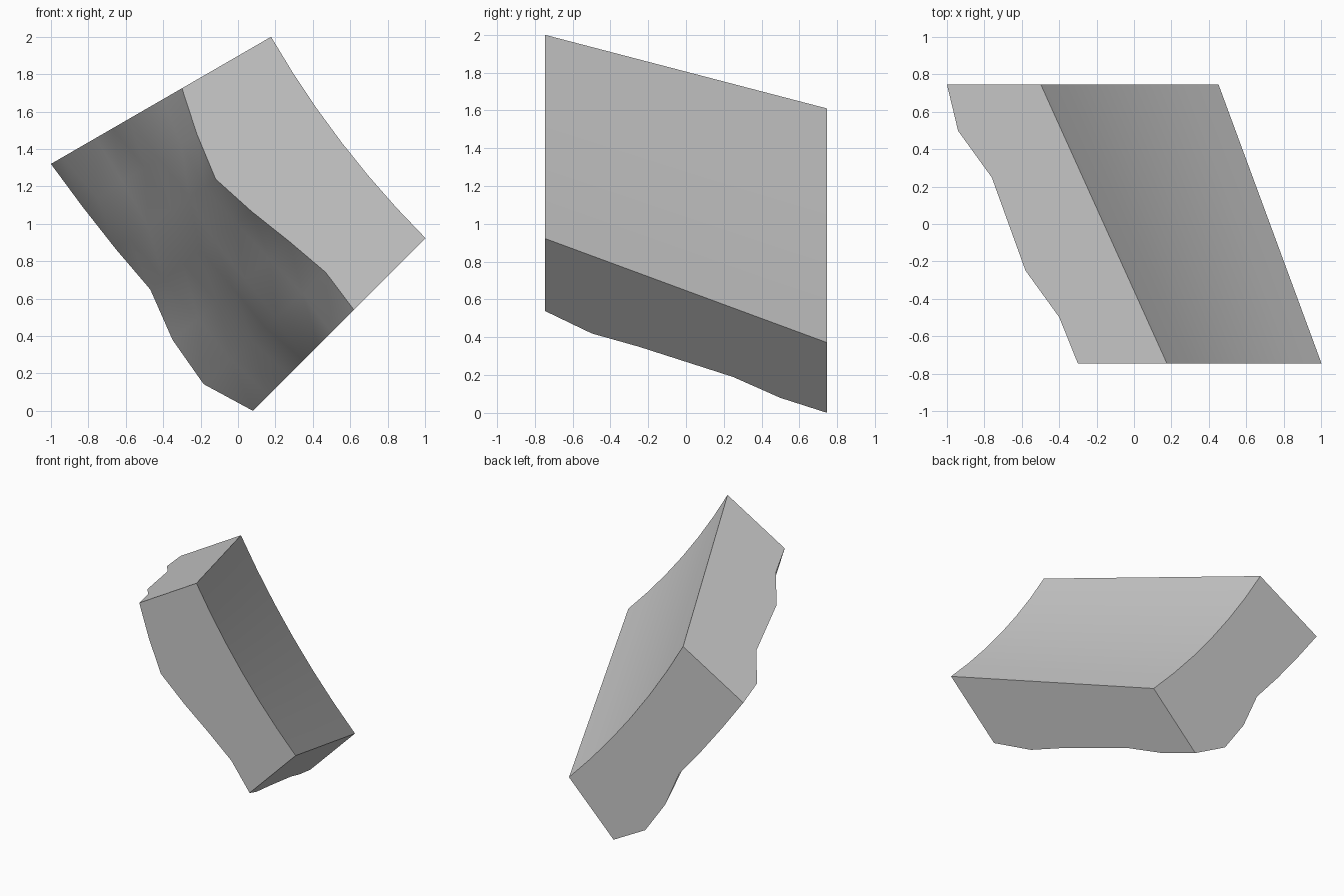
import bpy, bmesh, math

if "Cube" in bpy.data.objects:
    bpy.data.objects.remove(bpy.data.objects["Cube"])

# Arch stone: a 15 degree wedge of a conical ring, with a rough outer face
CX, CZ = 4.68, 4.60          # ring axis (runs along y)
R_FRONT, R_BACK = 5.20, 5.98  # inner radius at the front and back
HALF = 0.747                 # half depth in y
N = 6                        # grid steps along the arc and the depth

# Stone thickness: rows run down the arc, columns run front to back
THICK = [
    [.550, .536, .614, .588, .562, .640, .579],
    [.609, .580, .590, .550, .560, .590, .553],
    [.659, .600, .570, .560, .580, .570, .531],
    [.606, .580, .600, .560, .550, .550, .510],
    [.549, .560, .600, .550, .530, .540, .586],
    [.512, .550, .610, .560, .530, .550, .617],
    [.542, .581, .550, .533, .516, .542, .525],
]


def ring_point(i, j, thick):
    a = math.radians(30 + 15 * i / N)
    t = j / N
    r = R_FRONT + (R_BACK - R_FRONT) * t + thick
    return (CX - r * math.cos(a), -HALF + 2 * HALF * t, CZ - r * math.sin(a))


bm = bmesh.new()
outer = [[bm.verts.new(ring_point(i, j, THICK[i][j])) for j in range(N + 1)]
         for i in range(N + 1)]
inner = [[bm.verts.new(ring_point(i, j, 0)) for j in (0, N)] for i in range(N + 1)]

patch = {}  # face -> which side of the stone it belongs to


def add(side, verts):
    patch[bm.faces.new(verts)] = side


# Rough outer face and smooth curved inner face
for i in range(N):
    for j in range(N):
        add("outer", [outer[i][j], outer[i + 1][j], outer[i + 1][j + 1], outer[i][j + 1]])
    add("inner", [inner[i][0], inner[i][1], inner[i + 1][1], inner[i + 1][0]])

# Flat front and back
for k, j in ((0, 0), (1, N)):
    add("side%d" % k, [row[j] for row in outer] + [row[k] for row in reversed(inner)])

# Flat joint faces at the two ends of the arc
for i in (0, N):
    add("joint%d" % i, outer[i] + [inner[i][1], inner[i][0]])

bmesh.ops.recalc_face_normals(bm, faces=bm.faces)

# Smooth within each side, sharp where sides meet
for f in bm.faces:
    f.smooth = True
for e in bm.edges:
    a, b = e.link_faces
    e.smooth = patch[a] == patch[b]

# Rest on the ground
low = min(v.co.z for v in bm.verts)
for v in bm.verts:
    v.co.z -= low

mesh = bpy.data.meshes.new("arch_stone")
bm.to_mesh(mesh)
bm.free()

grey = bpy.data.materials.new("stone grey")
grey.diffuse_color = (0.6, 0.6, 0.6, 1)
grey.use_nodes = True
grey.node_tree.nodes["Principled BSDF"].inputs["Base Color"].default_value = grey.diffuse_color
mesh.materials.append(grey)

stone = bpy.data.objects.new("arch_stone", mesh)
bpy.context.collection.objects.link(stone)
